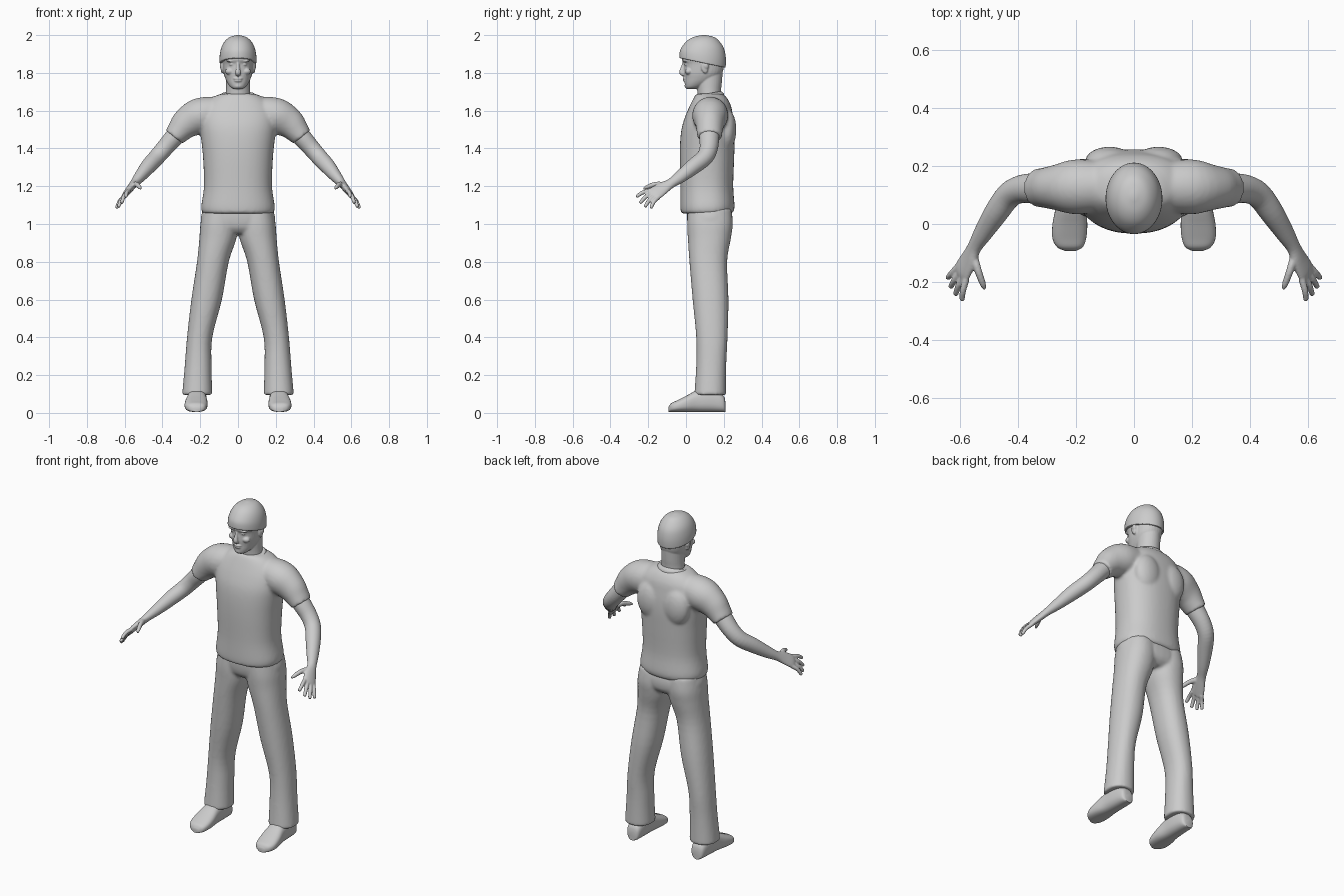
import bpy, bmesh, math
from mathutils import Vector, Matrix

grey = bpy.data.materials.new("plain_grey")
grey.diffuse_color = (0.6, 0.6, 0.6, 1)


def resample(rows, k):
    """Smooth spline through rows of numbers."""
    out = []
    for i in range(len(rows) - 1):
        p0, p1, p2 = rows[max(i - 1, 0)], rows[i], rows[i + 1]
        p3 = rows[min(i + 2, len(rows) - 1)]
        for s in range(k):
            t = s / k
            out.append([0.5 * (2 * b + (c - a) * t + (2 * a - 5 * b + 4 * c - d) * t * t
                               + (3 * b - a - 3 * c + d) * t ** 3)
                        for a, b, c, d in zip(p0, p1, p2, p3)])
    return out + [list(rows[-1])]


def tube(bm, rows, ref, axis=None, n=32, power=2.0, k=4, sx=1, warp=None):
    """Loft rings (x, y, z, radius along ref, other radius); rings face the path or a fixed axis."""
    rows = resample(rows, k)
    rings = []
    for i, (x, y, z, ru, rv) in enumerate(rows):
        if axis:
            t = Vector(axis)
        else:
            t = Vector(rows[min(i + 1, len(rows) - 1)][:3]) - Vector(rows[max(i - 1, 0)][:3])
        t.normalize()
        u = Vector(ref)
        u = (u - t * u.dot(t)).normalized()
        v = t.cross(u)
        ring = []
        for j in range(n):
            a = 2 * math.pi * j / n
            c, s = math.cos(a), math.sin(a)
            c = math.copysign(abs(c) ** (2 / power), c)
            s = math.copysign(abs(s) ** (2 / power), s)
            p = Vector((x, y, z)) + u * c * ru + v * s * rv
            if warp:
                p = warp(p)
            p.x *= sx
            ring.append(bm.verts.new(p))
        rings.append(ring)
    for a, b in zip(rings, rings[1:]):
        for j in range(n):
            bm.faces.new((a[j], a[(j + 1) % n], b[(j + 1) % n], b[j]))
    bm.faces.new(rings[0])
    bm.faces.new(rings[-1])


def stack(bm, rows, **kw):
    """Horizontal rings: z, centre x, half width, front y, back y."""
    tube(bm, [(cx, (f + b) / 2, z, w, (b - f) / 2) for z, cx, w, f, b in rows],
         (1, 0, 0), axis=(0, 0, 1), **kw)


def ball(bm, loc, size, tilt=0):
    m = Matrix.Translation(loc) @ Matrix.Rotation(tilt, 4, 'X') @ Matrix.Diagonal((*size, 1))
    bmesh.ops.create_uvsphere(bm, u_segments=20, v_segments=12, radius=1, matrix=m)


def finish(name, bm, voxel=0, smooth=3):
    bmesh.ops.recalc_face_normals(bm, faces=bm.faces)
    me = bpy.data.meshes.new(name)
    bm.to_mesh(me)
    bm.free()
    ob = bpy.data.objects.new(name, me)
    bpy.context.collection.objects.link(ob)
    me.materials.append(grey)
    bpy.context.view_layer.objects.active = ob
    ob.select_set(True)
    bpy.ops.object.shade_smooth_by_angle(angle=math.radians(45))
    ob.select_set(False)
    if voxel:  # fuse overlapping volumes into one soft surface
        r = ob.modifiers.new("fuse", 'REMESH')
        r.mode = 'VOXEL'
        r.voxel_size = voxel
        r.use_smooth_shade = True
        s = ob.modifiers.new("soften", 'SMOOTH')
        s.factor = 0.5
        s.iterations = smooth


# Shirt: trunk and two sleeves
bm = bmesh.new()
stack(bm, [(1.055, 0, .186, -.025, .245), (1.09, 0, .195, -.03, .257), (1.2, 0, .18, -.03, .25),
           (1.35, 0, .185, -.033, .255), (1.45, 0, .195, -.03, .258), (1.52, 0, .203, -.02, .255),
           (1.58, 0, .2, 0, .247), (1.63, 0, .178, .022, .237), (1.67, 0, .135, .042, .215),
           (1.69, 0, .088, .055, .19)], power=2.3, n=48)
for sx in (1, -1):
    tube(bm, [(.10, .13, 1.59, .085, .085), (.20, .128, 1.573, .095, .095),
              (.27, .126, 1.535, .078, .083), (.31, .125, 1.494, .069, .067),
              (.338, .125, 1.46, .065, .056)], (0, 1, 0), sx=sx)
    ball(bm, (sx * .085, .215, 1.50), (.085, .052, .11))
finish("shirt", bm, .009, 6)

# Collar band, lower at the throat
bm = bmesh.new()
stack(bm, [(1.665, 0, .1, .03, .205), (1.685, 0, .094, .038, .2), (1.70, 0, .084, .05, .186),
           (1.698, 0, .07, .062, .178)],
      warp=lambda p: p + Vector((0, 0, (p.y - .17) * .18)))
finish("collar", bm)

# Trousers: hips and two legs
bm = bmesh.new()
stack(bm, [(.95, 0, .13, .04, .21), (.98, 0, .18, .015, .24), (1.03, 0, .198, .005, .247),
           (1.09, 0, .18, .005, .235)], power=2.3)
for sx in (1, -1):
    stack(bm, [(.095, .216, .08, .044, .212), (.25, .211, .071, .054, .213), (.4, .203, .067, .054, .22),
               (.6, .166, .081, .035, .225), (.8, .133, .084, .018, .218), (.92, .107, .098, .01, .237),
               (1.0, .1, .099, .006, .248), (1.08, .095, .09, .01, .24)], sx=sx, power=2.2)
finish("trousers", bm, .009, 5)

# Shoes
for side, sx in (("left", 1), ("right", -1)):
    bm = bmesh.new()
    rows = [(.209, .215, .022, .05), (.195, .215, .04, .09), (.13, .216, .049, .125), (.06, .218, .052, .115),
            (0, .221, .06, .085), (-.05, .223, .058, .06), (-.08, .221, .044, .045), (-.093, .219, .018, .025)]
    tube(bm, [(x, y, .005 + h / 2, w, h / 2) for y, x, w, h in rows],
         (1, 0, 0), axis=(0, -1, 0), power=2.6, sx=sx)
    finish(side + "_shoe", bm)

# Arms with hands
across = Vector((.43, .7, -.55)).normalized()
knuckle = Vector((.592, -.168, 1.16))
tips = [(.593, -.262, 1.145), (.615, -.243, 1.112), (.632, -.217, 1.092), (.642, -.186, 1.085)]
for side, sx in (("left", 1), ("right", -1)):
    bm = bmesh.new()
    tube(bm, [(.28, .125, 1.53, .053, .05), (.338, .123, 1.46, .053, .05), (.39, .12, 1.40, .048, .046),
              (.432, .098, 1.352, .045, .044), (.475, .04, 1.305, .042, .041), (.52, -.03, 1.25, .034, .031),
              (.55, -.08, 1.215, .027, .022), (.568, -.12, 1.192, .037, .019), (.59, -.16, 1.165, .042, .016),
              (.597, -.178, 1.153, .038, .012)], across, sx=sx)
    for i, tip in enumerate(tips):
        base = knuckle + across * (-.031 + .021 * i)
        tip = Vector(tip)
        mid = base.lerp(tip, .5) + Vector((.004, -.004, .005))
        end = mid.lerp(tip, .97)
        tube(bm, [(*base, .012, .012), (*mid, .011, .011), (*end, .009, .009), (*tip, .004, .004)],
             across, n=12, sx=sx)
    tube(bm, [(.555, -.11, 1.205, .018, .016), (.538, -.16, 1.21, .014, .013),
              (.522, -.205, 1.196, .011, .011), (.514, -.225, 1.186, .005, .005)], across, n=12, sx=sx)
    finish(side + "_arm", bm, .0045, 2)

# Head and neck
bm = bmesh.new()
stack(bm, [(1.63, 0, .07, .065, .185), (1.70, 0, .064, .06, .185), (1.75, 0, .063, .055, .19),
           (1.82, 0, .063, .05, .195)])
stack(bm, [(1.714, 0, .022, .004, .05), (1.725, 0, .04, -.004, .085), (1.745, 0, .055, -.007, .125),
           (1.77, 0, .067, -.008, .165), (1.80, 0, .076, -.011, .192), (1.845, 0, .081, -.011, .203),
           (1.868, 0, .083, -.021, .205), (1.90, 0, .084, -.019, .2), (1.94, 0, .07, .01, .18),
           (1.965, 0, .03, .06, .12)], power=2.2)
tube(bm, [(0, -.008, 1.86, .007, .008), (0, -.017, 1.83, .009, .01), (0, -.023, 1.802, .015, .013),
          (0, -.012, 1.788, .012, .008)], (1, 0, 0), n=16)
ball(bm, (0, -.006, 1.770), (.025, .012, .006))
ball(bm, (0, -.005, 1.758), (.021, .011, .006))
ball(bm, (0, .006, 1.731), (.022, .014, .013))
for sx in (1, -1):
    ball(bm, (sx * .034, -.002, 1.863), (.028, .014, .007))
    ball(bm, (sx * .033, .002, 1.845), (.014, .011, .007))
    ball(bm, (sx * .044, .014, 1.808), (.024, .02, .018))
    ball(bm, (sx * .083, .098, 1.828), (.009, .018, .031), .2)
    ball(bm, (sx * .086, .105, 1.838), (.011, .015, .019), .2)
finish("head", bm, .004, 2)


# Knit cap with a rim that drops toward the back
def tilt_rim(p):
    fade = min(1, max(0, (2.0 - p.z) / .13))
    return p - Vector((0, 0, (p.y - .088) * .21 * fade))


bm = bmesh.new()
stack(bm, [(1.853, 0, .095, -.032, .206), (1.86, 0, .098, -.035, .21), (1.90, 0, .096, -.031, .211),
           (1.94, 0, .086, -.013, .201), (1.97, 0, .068, .01, .178), (1.99, 0, .043, .042, .15),
           (2.0, 0, .008, .085, .105)], n=48, warp=tilt_rim)
finish("cap", bm)
